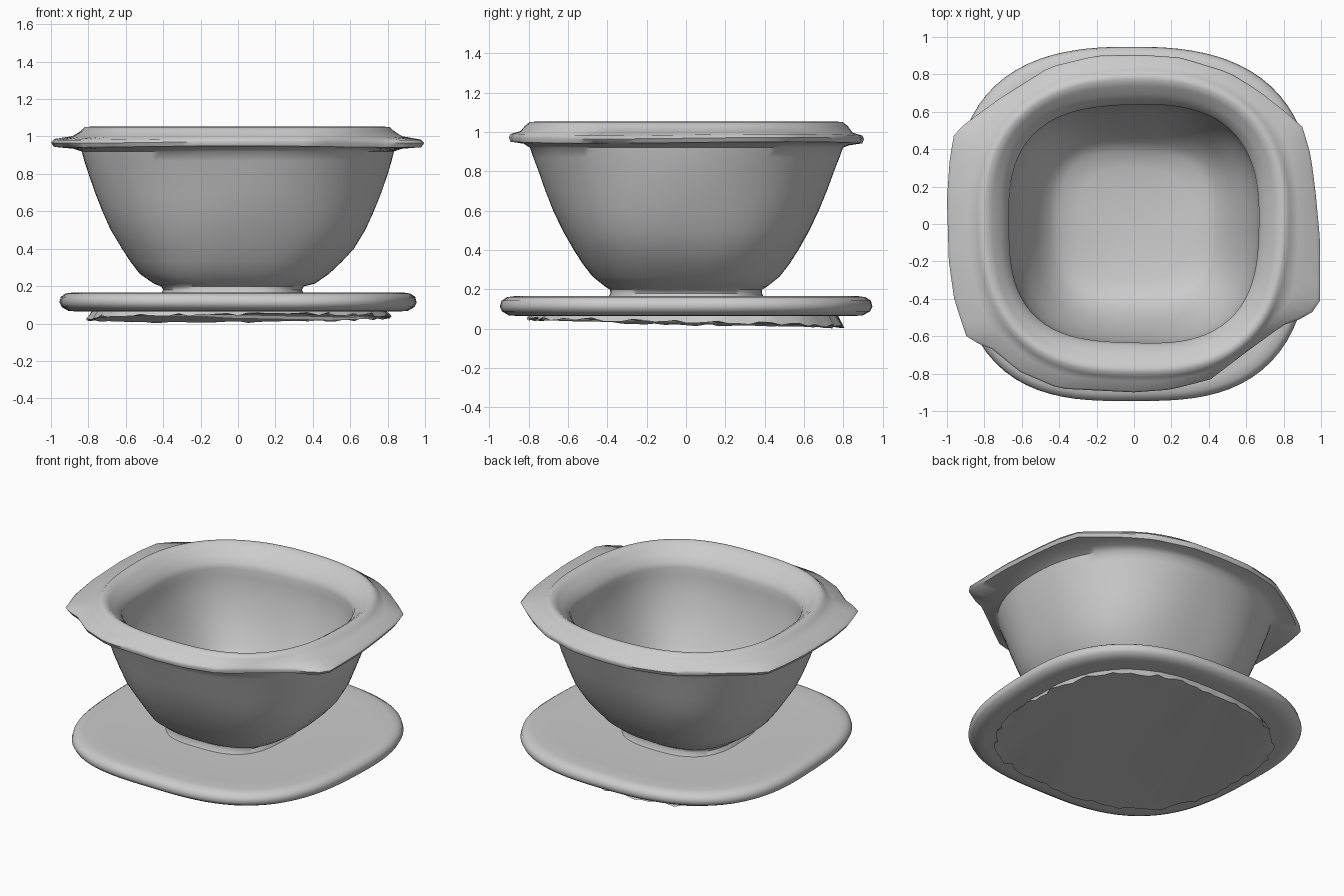
import bpy, bmesh, random
from math import sin, cos, pi, atan2, hypot, radians

random.seed(4)
SEG = 96
ANGLES = [2 * pi * i / SEG for i in range(SEG)]

cube = bpy.data.objects.get("Cube")
if cube:
    bpy.data.objects.remove(cube)

clay = bpy.data.materials.new("grey_clay")
clay.use_nodes = True
GREY = (0.6, 0.6, 0.6, 1)
clay.diffuse_color = GREY
clay.node_tree.nodes["Principled BSDF"].inputs["Base Color"].default_value = GREY


def wobble(t, z, amount):
    """Gentle hand-made unevenness."""
    return 1 + amount * (sin(3 * t + 5 * z) + sin(5 * t - 7 * z + 1)) / 2


def ring(rx, ry, z, n, cx=0.0, amount=0.008):
    """Rounded-square ring of points."""
    pts = []
    for t in ANGLES:
        r = (abs(cos(t) / rx) ** n + abs(sin(t) / ry) ** n) ** (-1 / n)
        r *= wobble(t, z, amount)
        pts.append((cx + r * cos(t), r * sin(t), z))
    return pts


def blend(a, b, f, z):
    """Ring part of the way between two others, at height z."""
    return [(p[0] + (q[0] - p[0]) * f, p[1] + (q[1] - p[1]) * f, z + 0.004 * sin(3 * t))
            for p, q, t in zip(a, b, ANGLES)]


def loft(name, rings, sharp=50):
    """Skin the rings in order and cap both ends."""
    bm = bmesh.new()
    loops = [[bm.verts.new(p) for p in r] for r in rings]
    for a, b in zip(loops, loops[1:]):
        for i in range(SEG):
            j = (i + 1) % SEG
            bm.faces.new((a[i], a[j], b[j], b[i]))
    bm.faces.new(loops[0][::-1])
    bm.faces.new(loops[-1])
    bmesh.ops.recalc_face_normals(bm, faces=bm.faces)
    mesh = bpy.data.meshes.new(name)
    bm.to_mesh(mesh)
    bm.free()
    mesh.materials.append(clay)
    obj = bpy.data.objects.new(name, mesh)
    bpy.context.collection.objects.link(obj)
    bpy.ops.object.select_all(action='DESELECT')
    obj.select_set(True)
    bpy.context.view_layer.objects.active = obj
    bpy.ops.object.shade_smooth_by_angle(angle=radians(sharp))
    return obj


# Uneven rim outline with an ear on each side
OUTLINE = [(.972, .16), (.945, .37), (.9, .52), (.81, .6), (.67, .71), (.51, .81), (.25, .89),
           (.03, .905), (-.2, .9), (-.45, .84), (-.72, .67), (-.87, .56), (-.96, .49),
           (-.985, .35), (-1, .13), (-.99, -.2), (-.96, -.41), (-.89, -.62), (-.77, -.66),
           (-.61, -.79), (-.4, -.88), (0, -.9), (.2, -.885), (.41, -.83), (.62, -.67),
           (.8, -.54), (.94, -.49), (.995, -.41), (.995, -.09)]


def outline_radius(t):
    """Distance from the centre to the outline in direction t."""
    for (ax, ay), (bx, by) in zip(OUTLINE, OUTLINE[1:] + OUTLINE[:1]):
        start = atan2(ay, ax)
        if (t - start) % (2 * pi) <= (atan2(by, bx) - start) % (2 * pi):
            return (ax * by - ay * bx) / (cos(t) * (by - ay) - sin(t) * (bx - ax))


body_top = ring(.835, .795, .92, 2.3)
ridge_low = ring(.835, .82, 1.03, 2.45)
edge = []
for t, p, q in zip(ANGLES, body_top, ridge_low):
    r = max(outline_radius(t), hypot(p[0], p[1]) + .02, hypot(q[0], q[1]) + .012)
    edge.append((r * cos(t), r * sin(t), .968 + 0.004 * sin(3 * t)))

# Bowl: outer wall, flared rim, then inner wall down to a gently dished floor
outer = [ring(rx, ry, z, n, cx) for rx, ry, z, n, cx in (
    (.385, .4, .15, 2.8, -.03), (.37, .385, .18, 2.8, -.03), (.38, .385, .198, 2.8, -.03),
    (.43, .41, .213, 2.7, -.02), (.505, .475, .265, 2.6, -.02), (.565, .525, .33, 2.5, -.01),
    (.62, .57, .4, 2.5, 0), (.68, .627, .5, 2.5, 0), (.725, .675, .6, 2.4, 0),
    (.765, .715, .7, 2.35, 0), (.8, .75, .8, 2.3, 0), (.822, .777, .87, 2.3, 0))]
rim = [body_top, blend(body_top, edge, .3, .936), blend(body_top, edge, .92, .946), edge,
       blend(ridge_low, edge, .9, .985), blend(ridge_low, edge, .3, 1.0), ridge_low]
inner = [ring(rx, ry, z, n) for rx, ry, z, n in (
    (.815, .795, 1.05, 2.5), (.79, .77, 1.052, 2.5), (.755, .735, 1.03, 2.6),
    (.715, .69, .995, 2.7), (.68, .65, .955, 2.7), (.668, .636, .92, 2.8),
    (.668, .636, .87, 2.8), (.645, .615, .75, 2.9), (.595, .57, .6, 3),
    (.52, .5, .45, 3.1), (.455, .435, .355, 3.2), (.4, .385, .315, 3.1), (.3, .3, .29, 2.8),
    (.15, .15, .276, 2.3), (.04, .04, .272, 2))]
loft("bowl", outer + rim + inner)

# Saucer: thick rounded slab, very slightly dished
loft("saucer", [ring(rx, ry, z, 2.75, -.003, .01) for rx, ry, z in (
    (.76, .75, .07), (.86, .85, .064), (.905, .9, .068), (.94, .935, .088), (.952, .947, .112),
    (.945, .938, .142), (.92, .91, .16), (.88, .87, .166), (.78, .77, .161), (.45, .45, .155))])

# Ragged base under the saucer, slightly tilted
base_top = ring(.775, .765, .08, 2.6)
base_low = []
for x, y, z in ring(.81, .8, .02, 2.6):
    k = 1 + random.uniform(-.02, .015)
    base_low.append((x * k, y * k, max(0, .03 - .024 * y + .008 * x + random.uniform(-.009, .009))))
base_flat = [(x * .95, y * .95, max(0, .03 - .024 * y + .008 * x)) for x, y, z in base_low]
loft("ragged_base", [base_flat, base_low, base_top], 30)
